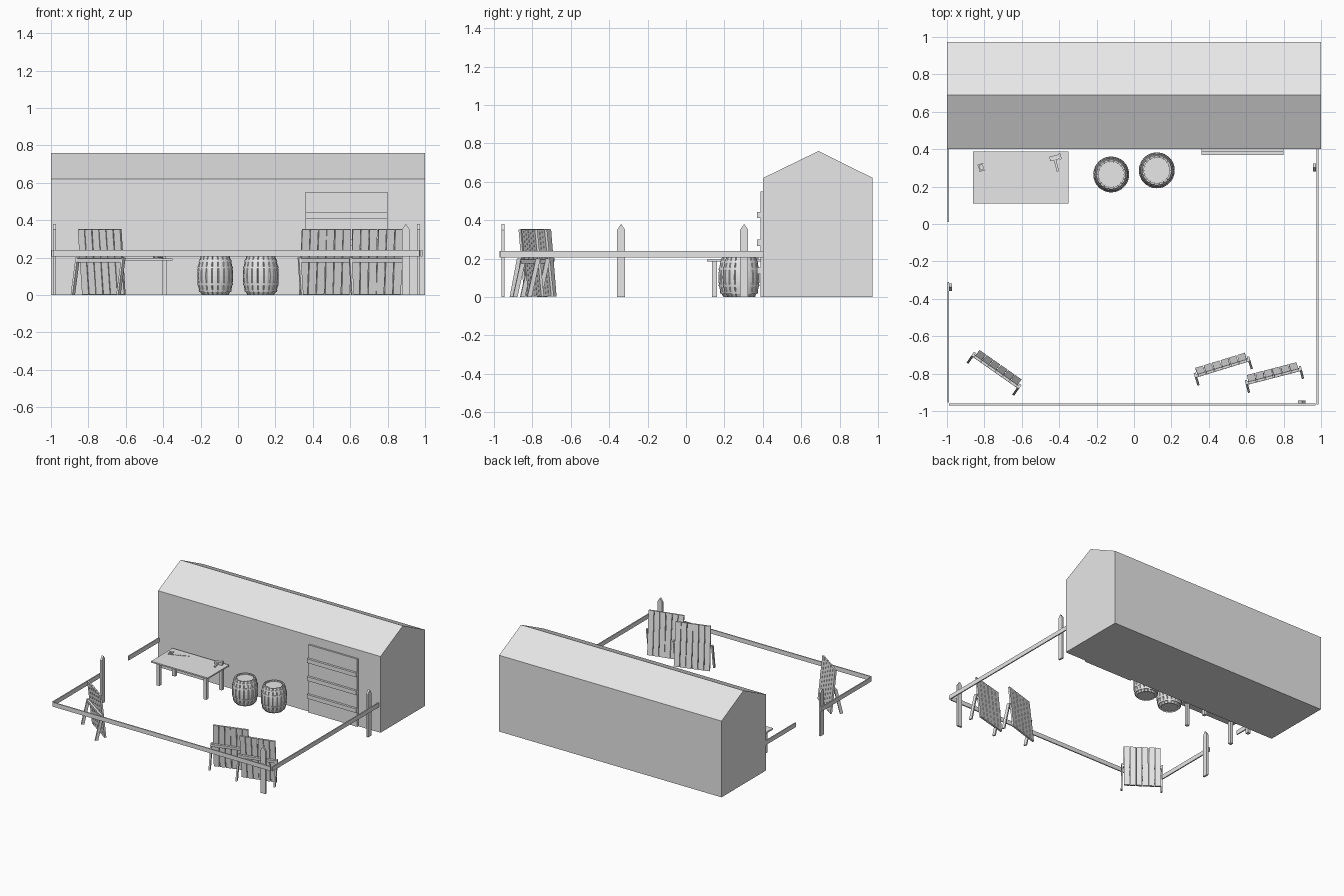
import bpy, bmesh, math, random
from mathutils import Matrix, Vector

if "Cube" in bpy.data.objects:
    bpy.data.objects.remove(bpy.data.objects["Cube"])

random.seed(4)
grey = bpy.data.materials.new("plain_grey")
grey.diffuse_color = (0.8, 0.8, 0.8, 1)
grey.use_nodes = True
grey.node_tree.nodes["Principled BSDF"].inputs["Base Color"].default_value = grey.diffuse_color


def finish(name, bm, loc=(0, 0, 0), rot=0.0):
    bmesh.ops.recalc_face_normals(bm, faces=bm.faces)
    me = bpy.data.meshes.new(name)
    bm.to_mesh(me)
    bm.free()
    me.materials.append(grey)
    ob = bpy.data.objects.new(name, me)
    ob.location = loc
    ob.rotation_euler.z = rot
    bpy.context.collection.objects.link(ob)
    return ob


def box(bm, lo, hi, rot=None):
    """Box between two corners, optionally turned about its centre."""
    lo, hi = Vector(lo), Vector(hi)
    m = Matrix.Translation((lo + hi) / 2)
    if rot:
        m = m @ rot
    bmesh.ops.create_cube(bm, size=1, matrix=m @ Matrix.Diagonal((*(hi - lo), 1)))


def prism(bm, pts, push):
    """Extrude a planar outline along a vector."""
    f = bm.faces.new([bm.verts.new(p) for p in pts])
    new = bmesh.ops.extrude_face_region(bm, geom=[f])["geom"]
    # keep the starting cap so the solid is closed
    bmesh.ops.translate(bm, vec=push, verts=[v for v in new if isinstance(v, bmesh.types.BMVert)])
    if not f.is_valid:
        bmesh.ops.holes_fill(bm, edges=bm.edges, sides=len(pts))


def beam(bm, a, b, wx, wy):
    """Slanted strut with horizontal ends."""
    a, b = Vector(a), Vector(b)
    pts = [a + Vector((sx * wx / 2, sy * wy / 2, 0))
           for sx, sy in ((-1, -1), (1, -1), (1, 1), (-1, 1))]
    prism(bm, pts, b - a)
    bmesh.ops.holes_fill(bm, edges=bm.edges, sides=4)


# long gabled building
bm = bmesh.new()
prism(bm, [(-1, .402, 0), (-1, .972, 0), (-1, .972, .62), (-1, .69, .76), (-1, .402, .62)], (2, 0, 0))
bmesh.ops.holes_fill(bm, edges=bm.edges, sides=5)
finish("building", bm)

# door with three battens
bm = bmesh.new()
box(bm, (.36, .388, 0), (.80, .404, .55))
for z in (.12, .265, .41):
    box(bm, (.36, .37, z), (.80, .388, z + .033))
finish("door", bm)

# fence rails
bm = bmesh.new()
for lo, hi in [((-.998, .01), (-.989, .402)), ((-.998, -.955), (-.989, -.31)),
               ((-.99, -.97), (.97, -.961)), ((.977, -.965), (.986, .402))]:
    box(bm, (*lo, .205), (*hi, .24))
finish("fence_rails", bm)

# pointed fence posts
for x, y, a in ((-.98, -.338, 90), (.964, .303, 90), (.897, -.953, 0)):
    bm = bmesh.new()
    w, t = .021, .016
    prism(bm, [(-w, -t / 2, 0), (w, -t / 2, 0), (w, -t / 2, .35), (0, -t / 2, .38), (-w, -t / 2, .35)], (0, t, 0))
    bmesh.ops.holes_fill(bm, edges=bm.edges, sides=5)
    finish("fence_post", bm, (x, y, 0), math.radians(a))

# work table
bm = bmesh.new()
box(bm, (-.86, .11, .185), (-.35, .387, .196))
for x in (-.815, -.393):
    for y in (.148, .349):
        box(bm, (x - .013, y - .013, 0), (x + .013, y + .013, .185))
finish("table", bm)

# saw: toothed tapering blade and a handle with a grip hole
bm = bmesh.new()
teeth = [(.13 - i * .0065, -.005 - i * .0007 - (.004 if i % 2 else 0), 0) for i in range(21)]
prism(bm, [(0, .016, 0), (.13, .004, 0)] + teeth, (0, 0, .003))
for lo, hi in (((-.03, -.02), (-.022, .02)), ((-.006, -.02), (.002, .02)),
               ((-.022, .012), (-.006, .02)), ((-.022, -.02), (-.006, -.012))):
    box(bm, (*lo, 0), (*hi, .008))
finish("saw", bm, (-.802, .307, .197), math.radians(17))

# hammer
bm = bmesh.new()
box(bm, (-.026, -.012, 0), (.026, .012, .021))
box(bm, (.024, -.016, -.0005), (.036, .016, .0215))
box(bm, (-.006, -.075, .005), (.006, -.01, .015))
finish("hammer", bm, (-.425, .354, .197), math.radians(14))


# barrels: grooved bulging staves, sunken lid and hoops
def bulge(z):
    return .078 + .018 * (1 - ((z - .1025) / .1025) ** 2)


def lathe(bm, profile, angles, dips):
    rings = [[bm.verts.new((max(r - d, .001) * math.cos(a), max(r - d, .001) * math.sin(a), z))
              for a, d in zip(angles, dips)] for r, z in profile]
    n = len(angles)
    for lo, hi in zip(rings, rings[1:]):
        for i in range(n):
            bm.faces.new((lo[i], lo[(i + 1) % n], hi[(i + 1) % n], hi[i]))
    return rings


def barrel(x, y):
    bm = bmesh.new()
    step = math.tau / 18
    angles = [step * (i + f) for i in range(18) for f in (0, .1, .5, .9)]
    dips = [.006, 0, 0, 0] * 18
    zs = [.205 * i / 8 for i in range(9)]
    rings = lathe(bm, [(.070, .010), (.070, 0)] + [(bulge(z), z) for z in zs[1:-1]]
                  + [(.078, .205), (.069, .205), (.069, .194)], angles, dips)
    bm.faces.new(rings[0])
    bm.faces.new(rings[-1])
    finish("barrel", bm, (x, y, 0))
    bm = bmesh.new()
    ring = [math.tau * i / 36 for i in range(36)]
    for z in (.022, .058, .147, .183):
        a, b = z - .006, z + .006
        lathe(bm, [(bulge(a) - .005, a), (bulge(a) + .002, a), (bulge(b) + .002, b),
                   (bulge(b) - .005, b), (bulge(a) - .005, a)], ring, [0] * 36)
    finish("barrel_hoops", bm, (x, y, 0))


barrel(-.122, .265)
barrel(.122, .287)


# leaning slat screens with prop legs
def screen(x, y, deg):
    bm = bmesh.new()
    lean = Matrix.Rotation(math.radians(6), 4, 'X')
    for i in range(6):
        u = (i - 2.5) * .0465
        roll = Matrix.Rotation(math.radians(random.uniform(-.8, .8)), 4, 'Y')
        box(bm, (u - .0212, -.008, .002), (u + .0212, .006, .353), lean @ roll)
    finish("screen_slats", bm, (x, y, 0), math.radians(deg))
    bm = bmesh.new()
    box(bm, (-.148, -.026, .175), (.148, -.010, .197), lean)
    for s in (-1, 1):
        beam(bm, (s * .149, -.058, 0), (s * .149, -.012, .2), .012, .024)
    finish("screen_legs", bm, (x, y, 0), math.radians(deg))


screen(-.728, -.772, -35)
screen(.467, -.752, 17)
screen(.742, -.797, 14.5)
